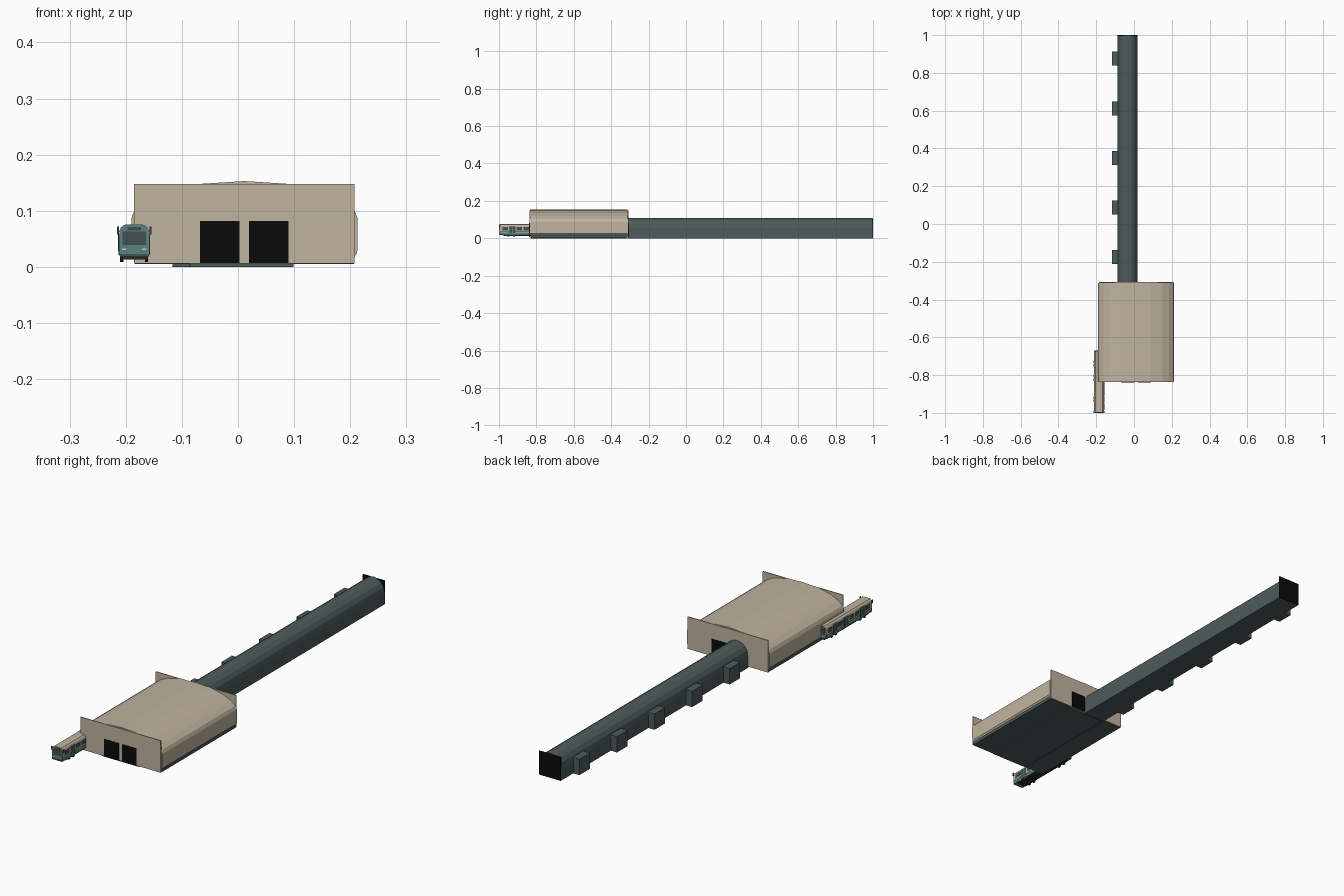
import bpy, bmesh, math

if "Cube" in bpy.data.objects:
    bpy.data.objects.remove(bpy.data.objects["Cube"])


def material(name, r, g, b):
    m = bpy.data.materials.new(name)
    m.diffuse_color = (r, g, b, 1)
    m.use_nodes = True
    m.node_tree.nodes["Principled BSDF"].inputs["Base Color"].default_value = m.diffuse_color
    return m


BEIGE = material("beige_wall", 0.52, 0.455, 0.345)
SLATE = material("dark_slate", 0.075, 0.105, 0.105)
BLACK = material("black_opening", 0.003, 0.003, 0.003)
TEAL = material("tram_teal", 0.10, 0.23, 0.21)
GLASS = material("dark_glass", 0.06, 0.08, 0.08)
CREAM = material("cream_trim", 0.62, 0.57, 0.46)
RUBBER = material("dark_wheel", 0.02, 0.022, 0.022)


def finish(name, bm, mat):
    bmesh.ops.recalc_face_normals(bm, faces=bm.faces)
    me = bpy.data.meshes.new(name)
    bm.to_mesh(me)
    bm.free()
    me.materials.append(mat)
    ob = bpy.data.objects.new(name, me)
    bpy.context.collection.objects.link(ob)
    return ob


def extrude(name, pts, y0, y1, mat):
    """Closed x,z profile swept along y."""
    bm = bmesh.new()
    a = [bm.verts.new((x, y0, z)) for x, z in pts]
    b = [bm.verts.new((x, y1, z)) for x, z in pts]
    bm.faces.new(a)
    bm.faces.new(b[::-1])
    n = len(pts)
    for i in range(n):
        bm.faces.new((a[i], b[i], b[(i + 1) % n], a[(i + 1) % n]))
    return finish(name, bm, mat)


def box(name, x0, x1, y0, y1, z0, z1, mat):
    return extrude(name, [(x0, z0), (x1, z0), (x1, z1), (x0, z1)], y0, y1, mat)


def mirrored(half, cx):
    """Mirror a right-hand half profile, bottom to top, about x = cx."""
    right = [(cx + x, z) for x, z in half]
    left = [(cx - x, z) for x, z in reversed(half) if x > 1e-6]
    return right + left


# Station hall: bulging sides and shallow arched roof between two end walls
HX, HY0, HY1 = 0.0115, -0.835, -0.31
roof = [(0.196, 0.018), (0.201, 0.025), (0.2015, 0.088), (0.195, 0.102),
        (0.173, 0.118), (0.14, 0.134), (0.078, 0.148), (0, 0.153)]
extrude("hall_roof_shell", mirrored(roof, HX), HY0 + 0.002, HY1 - 0.002, BEIGE)
for name, y in (("front", HY0), ("back", HY1)):
    box(name + "_end_wall", -0.185, 0.208, y - 0.002, y + 0.002, 0.006, 0.148, BEIGE)
    # Paired track openings
    s = -1 if name == "front" else 1
    for i, (x0, x1) in enumerate(((-0.068, 0.003), (0.02, 0.09))):
        ya, yb = sorted((y, y + s * 0.004))
        box(f"{name}_opening_{i}", x0, x1, ya, yb, 0.007, 0.082, BLACK)
box("hall_floor", -0.184, 0.207, HY0 + 0.003, HY1 - 0.003, 0.005, 0.02, SLATE)
box("track_slab", -0.085, 0.099, HY0 + 0.004, HY1 - 0.003, 0, 0.006, SLATE)

# Tunnel: straight walls with a half-round vault
TX, R = -0.034, 0.053
arch = [(R, 0)] + [(R * math.cos(math.radians(a)), 0.055 + R * math.sin(math.radians(a)))
                   for a in (0, 22.5, 45, 67.5)] + [(0, 0.108)]
extrude("tunnel", mirrored(arch, TX), HY1, 0.997, SLATE)
box("tunnel_end_plate", TX - R, TX + R, 0.996, 1.0, 0, 0.105, BLACK)

# Side niches along the tunnel
for i in range(5):
    y = -0.175 + i * 0.2625
    box(f"tunnel_niche_{i}", -0.117, -0.08, y - 0.037, y + 0.037, 0, 0.07, SLATE)

# Tram body
CX, W, Y0, Y1 = -0.185, 0.027, -0.996, -0.674
extrude("tram_lower_body", mirrored([(W - 0.002, 0.018), (W, 0.022), (W, 0.038)], CX), Y0, Y1, TEAL)
extrude("tram_upper_body", mirrored([(W, 0.038), (W, 0.062), (W - 0.003, 0.070),
                                     (W - 0.009, 0.075), (0, 0.0765)], CX), Y0, Y1, BEIGE)
box("tram_underframe", CX - 0.021, CX + 0.021, Y0 + 0.02, Y1 - 0.02, 0.013, 0.02, RUBBER)

# Tram ends: teal mask, windscreen, destination blind, bumper and lamps
for name, s, y in (("front", -1, Y0), ("rear", 1, Y1)):
    def plate(part, x0, x1, z0, z1, depth, mat):
        ya, yb = sorted((y, y + s * depth))
        box(f"tram_{name}_{part}", CX + x0, CX + x1, ya, yb, z0, z1, mat)
    ya, yb = sorted((y, y + s * 0.002))
    extrude(f"tram_{name}_mask", mirrored([(0.024, 0.02), (0.026, 0.03), (0.026, 0.06),
                                           (0.022, 0.072), (0.014, 0.075)], CX), ya, yb, TEAL)
    plate("windscreen", -0.021, 0.021, 0.039, 0.063, 0.003, GLASS)
    plate("blind", -0.012, 0.012, 0.065, 0.071, 0.003, GLASS)
    plate("bumper", -0.024, 0.024, 0.018, 0.023, 0.004, GLASS)
    for side in (-1, 1):
        x = side * 0.018
        plate(f"lamp_{side}", x - 0.004, x + 0.004, 0.030, 0.033, 0.0035, CREAM)

# Tram sides: windows, doors, skirt stripe, mirrors and wheels
for s in (-1, 1):
    x = CX + s * W
    xa, xb = sorted((x - s * 0.001, x + s * 0.001))
    n = 8
    step = (Y1 - Y0 - 0.02) / n
    for i in range(n):
        y = Y0 + 0.01 + i * step
        if i in (1, 4, 6):
            # Double door with two glazed leaves
            box(f"tram_door_{s}_{i}", xa, xb, y + 0.002, y + step - 0.002, 0.021, 0.065, TEAL)
            for k in (0, 1):
                yk = y + 0.005 + k * step * 0.46
                box(f"tram_door_glass_{s}_{i}_{k}", xa - 0.0005, xb + 0.0005, yk,
                    yk + 0.013, 0.028, 0.061, GLASS)
        else:
            box(f"tram_window_{s}_{i}", xa, xb, y + 0.004, y + step - 0.004, 0.042, 0.061, GLASS)
            box(f"tram_stripe_{s}_{i}", xa, xb, y, y + step, 0.030, 0.033, CREAM)
    xm = CX + s * 0.029
    box(f"tram_mirror_{s}", xm - 0.002, xm + 0.002, Y0 - 0.003, Y0 + 0.003, 0.058, 0.072, GLASS)
    for y in (-0.95, -0.92, -0.75, -0.72):
        bm = bmesh.new()
        bmesh.ops.create_cone(bm, cap_ends=True, segments=12, radius1=0.009,
                              radius2=0.009, depth=0.006)
        ob = finish("tram_wheel", bm, RUBBER)
        ob.rotation_euler = (0, math.pi / 2, 0)
        ob.location = (CX + s * 0.022, y, 0.018)
